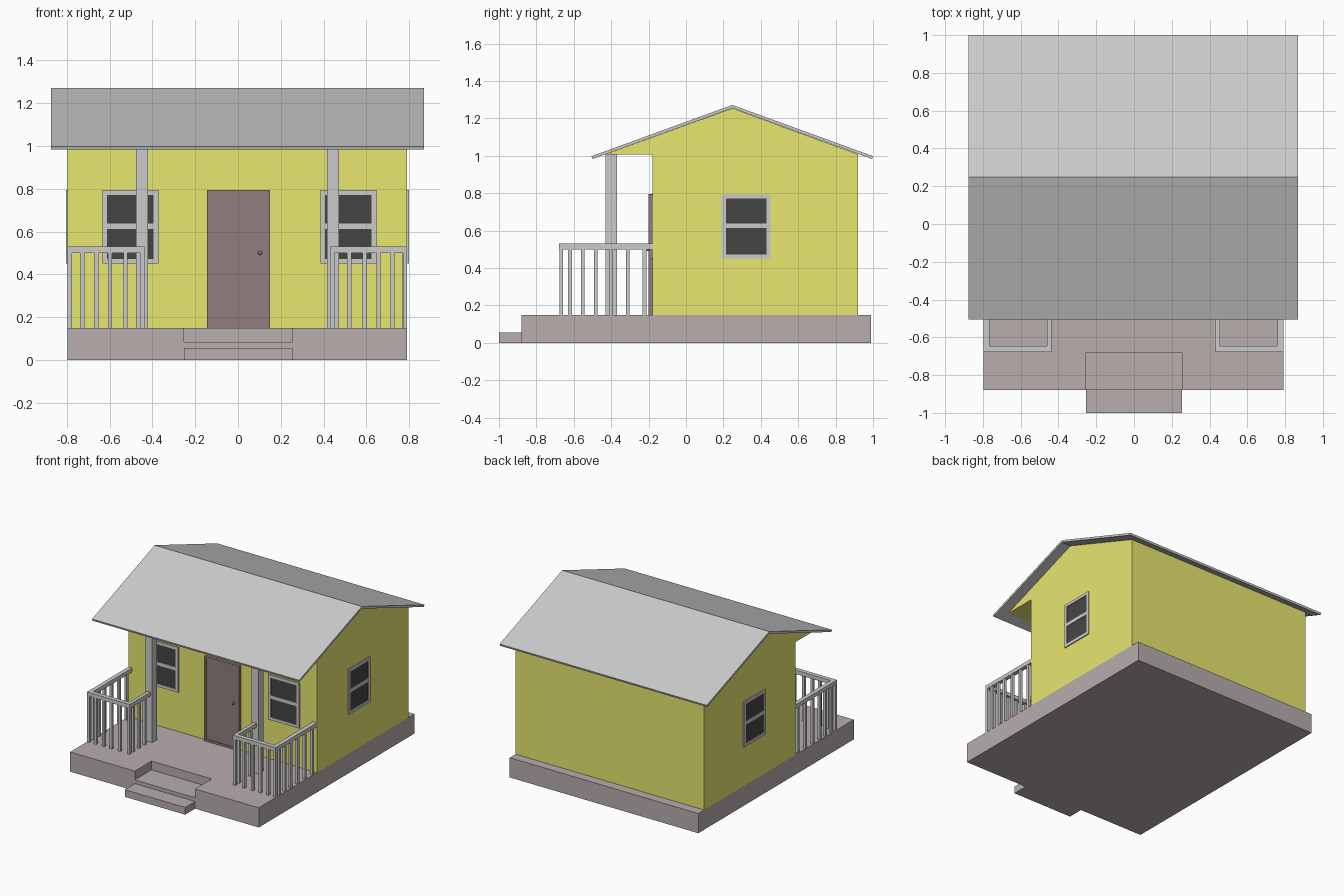
import bpy, bmesh, math
from mathutils import Matrix, Vector

if "Cube" in bpy.data.objects:
    bpy.data.objects.remove(bpy.data.objects["Cube"])

CX = -0.003  # the house body sits a hair left of the origin


def material(name, rgb):
    m = bpy.data.materials.new(name)
    m.diffuse_color = (*rgb, 1)
    m.use_nodes = True
    m.node_tree.nodes["Principled BSDF"].inputs["Base Color"].default_value = m.diffuse_color
    return m


YELLOW = material("yellow_wall", (0.8, 0.8, 0.16))
STONE = material("brown_base", (0.48, 0.42, 0.42))
DOOR = material("dark_door", (0.28, 0.21, 0.21))
BLACK = material("black_glass", (0.06, 0.06, 0.06))


def finish(name, bm, mat=None, matrix=None):
    bmesh.ops.recalc_face_normals(bm, faces=bm.faces)
    me = bpy.data.meshes.new(name)
    bm.to_mesh(me)
    bm.free()
    ob = bpy.data.objects.new(name, me)
    bpy.context.collection.objects.link(ob)
    if mat:
        me.materials.append(mat)
    ob.matrix_world = matrix or Matrix.Translation((CX, 0, 0))
    return ob


def boxes(name, specs, mat=None, matrix=None):
    """One object from (x0, x1, y0, y1, z0, z1) boxes."""
    bm = bmesh.new()
    for x0, x1, y0, y1, z0, z1 in specs:
        mid = Vector(((x0 + x1) / 2, (y0 + y1) / 2, (z0 + z1) / 2))
        scale = Matrix.Diagonal((x1 - x0, y1 - y0, z1 - z0, 1))
        bmesh.ops.create_cube(bm, size=1, matrix=Matrix.Translation(mid) @ scale)
    return finish(name, bm, mat, matrix)


def prism(name, points, offset, mat=None):
    """Extrude a closed outline of 3D points along an offset."""
    bm = bmesh.new()
    face = bm.faces.new([bm.verts.new(p) for p in points])
    ext = bmesh.ops.extrude_face_region(bm, geom=[face], use_keep_orig=True)
    verts = [g for g in ext["geom"] if isinstance(g, bmesh.types.BMVert)]
    bmesh.ops.translate(bm, verts=verts, vec=offset)
    return finish(name, bm, mat)


# Base slab with a notch for the steps
outline = [(-0.794, -0.88), (-0.25, -0.88), (-0.25, -0.68), (0.258, -0.68),
           (0.258, -0.88), (0.794, -0.88), (0.794, 0.99), (-0.794, 0.99)]
prism("base", [(x, y, 0) for x, y in outline], (0, 0, 0.15), STONE)
boxes("upper_step", [(-0.25, 0.258, -0.88, -0.68, 0, 0.083)], STONE)
boxes("lower_step", [(-0.25, 0.258, -1.0, -0.88, 0, 0.055)], STONE)

# Walls with the gable reaching out over the porch
walls = [(-0.18, 0.15), (0.92, 0.15), (0.92, 1.008), (0.248, 1.254),
         (-0.43, 1.008), (-0.18, 1.008)]
prism("walls", [(-0.794, y, z) for y, z in walls], (1.588, 0, 0), YELLOW)

# Thin folded roof
roof = [(-0.505, 0.998), (0.248, 1.272), (1.0, 0.998),
        (0.995, 0.983), (0.248, 1.255), (-0.5, 0.983)]
prism("roof", [(-0.872, y, z) for y, z in roof], (1.744, 0, 0))

# Door: slab, raised border and knob
boxes("door", [(-0.142, 0.153, -0.194, -0.18, 0.15, 0.795)], DOOR)
boxes("door_border", [(-0.142, -0.126, -0.2, -0.18, 0.15, 0.795),
                      (0.137, 0.153, -0.2, -0.18, 0.15, 0.795),
                      (-0.126, 0.137, -0.2, -0.18, 0.779, 0.795),
                      (-0.126, 0.137, -0.2, -0.18, 0.15, 0.166)], DOOR)
bm = bmesh.new()
bmesh.ops.create_uvsphere(bm, u_segments=12, v_segments=8, radius=0.01)
finish("door_knob", bm, DOOR, Matrix.Translation((0.103, -0.203, 0.5)))


# Windows: local x across, outward along -y
def window(name, loc, angle):
    mat = Matrix.Translation(loc) @ Matrix.Rotation(angle, 4, "Z")
    w, h, t, d = 0.131, 0.172, 0.022, 0.008
    boxes(name + "_frame", [(-w, -w + t, -d, 0, -h, h), (w - t, w, -d, 0, -h, h),
                            (-w + t, w - t, -d, 0, h - t, h),
                            (-w + t, w - t, -d, 0, -h, -h + t),
                            (-w + t, w - t, -d, 0, -0.009, 0.017)], None, mat)
    boxes(name + "_glass", [(-w + t, w - t, -0.003, 0, -h + t, h - t)], BLACK, mat)


window("front_left_window", (-0.503, -0.18, 0.622), 0)
window("front_right_window", (0.516, -0.18, 0.622), 0)
window("right_window", (0.794 + CX, 0.322, 0.622), math.pi / 2)
window("left_window", (-0.794 + CX, 0.322, 0.622), -math.pi / 2)

# Porch posts and railings, the same on both sides
for side, s in (("left", -1), ("right", 1)):
    def mirrored(specs):
        return [(min(s * a, s * b), max(s * a, s * b), *rest) for a, b, *rest in specs]

    boxes(side + "_post", mirrored([(0.418, 0.475, -0.43, -0.37, 0.15, 1.01)]))
    boxes(side + "_top_rail", mirrored([
        (0.433, 0.794, -0.678, -0.645, 0.5, 0.53),
        (0.762, 0.794, -0.645, -0.18, 0.5, 0.53),
        (0.433, 0.458, -0.645, -0.43, 0.5, 0.53)]))
    # balusters under the front, outer and inner rails
    spots = [(x, -0.667) for x in (0.445, 0.523, 0.595, 0.66, 0.725, 0.784)]
    spots += [(0.782, y) for y in (-0.62, -0.552, -0.483, -0.4, -0.312, -0.222)]
    spots += [(0.445, y) for y in (-0.62, -0.552, -0.483)]
    r = 0.01
    boxes(side + "_balusters", mirrored(
        [(x - r, x + r, y - r, y + r, 0.15, 0.5) for x, y in spots]))
